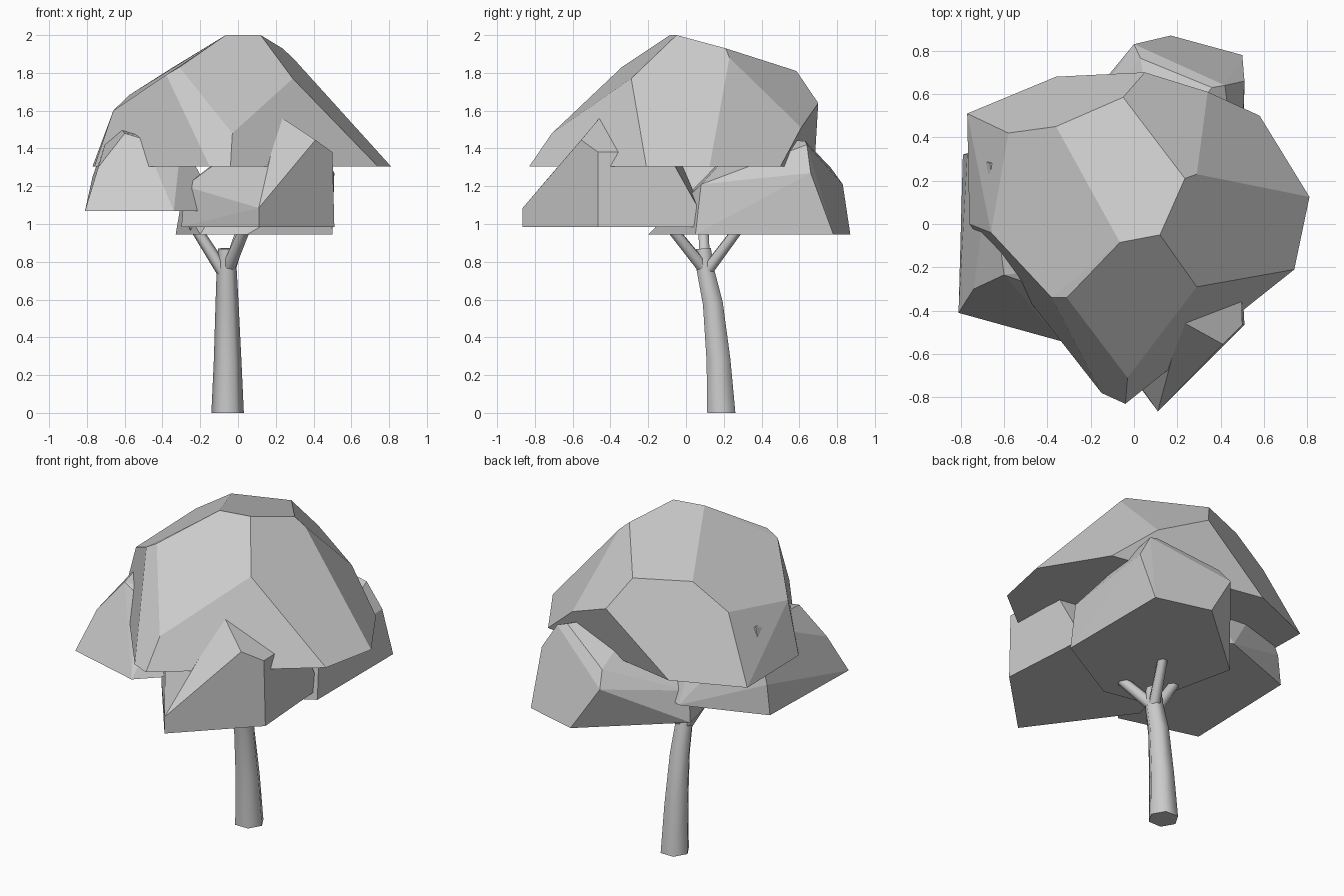
import bpy, bmesh, math
from mathutils import Vector


def finish(name, bm):
    bmesh.ops.recalc_face_normals(bm, faces=bm.faces[:])
    me = bpy.data.meshes.new(name)
    bm.to_mesh(me)
    bm.free()
    ob = bpy.data.objects.new(name, me)
    bpy.context.collection.objects.link(ob)
    return ob


def clump(name, floor_z, base, crown):
    """Faceted leaf clump: hull of a flat base outline and a few crown corners."""
    bm = bmesh.new()
    for x, y in base:
        bm.verts.new((x, y, floor_z))
    for p in crown:
        bm.verts.new(p)
    res = bmesh.ops.convex_hull(bm, input=bm.verts[:])
    inner = [g for g in res["geom_interior"] if isinstance(g, bmesh.types.BMVert)]
    bmesh.ops.delete(bm, geom=inner, context='VERTS')
    bmesh.ops.dissolve_limit(bm, angle_limit=math.radians(4),
                             verts=bm.verts[:], edges=bm.edges[:])
    return finish(name, bm)


def limb(name, path, sides=6):
    """Tapered tube through (x, y, z, radius) stations, smooth sides, flat caps."""
    bm = bmesh.new()
    pts = [Vector(p[:3]) for p in path]
    rings = []
    for i, p in enumerate(pts):
        d = pts[min(i + 1, len(pts) - 1)] - pts[max(i - 1, 0)]
        if i == 0 and p.z == 0:
            d = Vector((0, 0, 1))
        q = Vector((0, 0, 1)).rotation_difference(d)
        ring = []
        for k in range(sides):
            a = 2 * math.pi * k / sides
            ring.append(bm.verts.new(p + q @ Vector((math.cos(a), math.sin(a), 0)) * path[i][3]))
        rings.append(ring)
    for a, b in zip(rings, rings[1:]):
        for k in range(sides):
            n = (k + 1) % sides
            bm.faces.new((a[k], a[n], b[n], b[k])).smooth = True
    bm.faces.new(rings[0][::-1])
    bm.faces.new(rings[-1])
    return finish(name, bm)


# Trunk and three branches
limb("trunk", [(-0.055, 0.187, 0, 0.086), (-0.055, 0.172, 0.28, 0.073),
               (-0.058, 0.142, 0.58, 0.061), (-0.06, 0.102, 0.76, 0.053),
               (-0.06, 0.093, 0.87, 0.045)])
for name, foot, tip in (("front_branch", (-0.05, 0.09, 0.77), (0.06, -0.12, 1.03)),
                        ("left_branch", (-0.08, 0.10, 0.75), (-0.27, 0.09, 1.05)),
                        ("back_branch", (-0.05, 0.11, 0.75), (0.04, 0.32, 1.03))):
    limb(name, [(*foot, 0.035), (*tip, 0.028)])

# Large top clump
clump("top_foliage", 1.305,
      [(-0.77, 0.51), (-0.36, 0.68), (0.58, 0.50), (0.81, 0.125), (0.74, -0.21),
       (-0.04, -0.83), (-0.15, -0.78), (-0.76, 0.0)],
      [(-0.065, -0.085, 2.0), (0.12, -0.05, 2.0), (0.235, 0.21, 1.93), (0.29, 0.23, 1.88),
       (-0.05, 0.585, 1.81), (-0.36, 0.45, 1.82), (-0.58, 0.42, 1.68), (-0.66, -0.04, 1.6),
       (-0.38, -0.34, 1.79), (-0.31, -0.34, 1.83), (0.29, -0.29, 1.77),
       (-0.03, -0.71, 1.48), (0.05, 0.70, 1.64), (0.34, 0.61, 1.51)])

# Lower front clump
clump("front_foliage", 0.985,
      [(0.11, -0.865), (0.51, -0.465), (0.47, 0.12), (-0.2, 0.1), (-0.30, -0.31)],
      [(0.11, -0.865, 1.085), (0.50, -0.465, 1.38), (0.41, -0.555, 1.445),
       (0.22, -0.45, 1.57), (0.49, -0.1, 1.38), (-0.28, -0.3, 1.2), (0.1, -0.1, 1.5)])

# Lower left clump
clump("left_foliage", 1.07,
      [(-0.81, -0.41), (-0.34, -0.54), (-0.1, -0.3), (-0.1, 0.4), (-0.3, 0.5), (-0.79, 0.32)],
      [(-0.74, -0.30, 1.30), (-0.60, -0.235, 1.48), (-0.5, -0.27, 1.45),
       (-0.665, 0.28, 1.56), (-0.77, 0.32, 1.25), (-0.3, -0.2, 1.45), (-0.3, 0.3, 1.45)])

# Lower back clump
clump("back_foliage", 0.945,
      [(0.17, 0.87), (0.50, 0.78), (0.50, 0.05), (0.05, -0.20), (-0.2, -0.15), (-0.33, 0.43)],
      [(0.0, 0.83, 1.21), (0.03, 0.765, 1.30), (0.51, 0.66, 1.27), (0.49, 0.08, 1.21),
       (0.36, 0.63, 1.44), (0.42, 0.64, 1.42), (-0.3, 0.4, 1.12), (0.1, 0.3, 1.45)])
